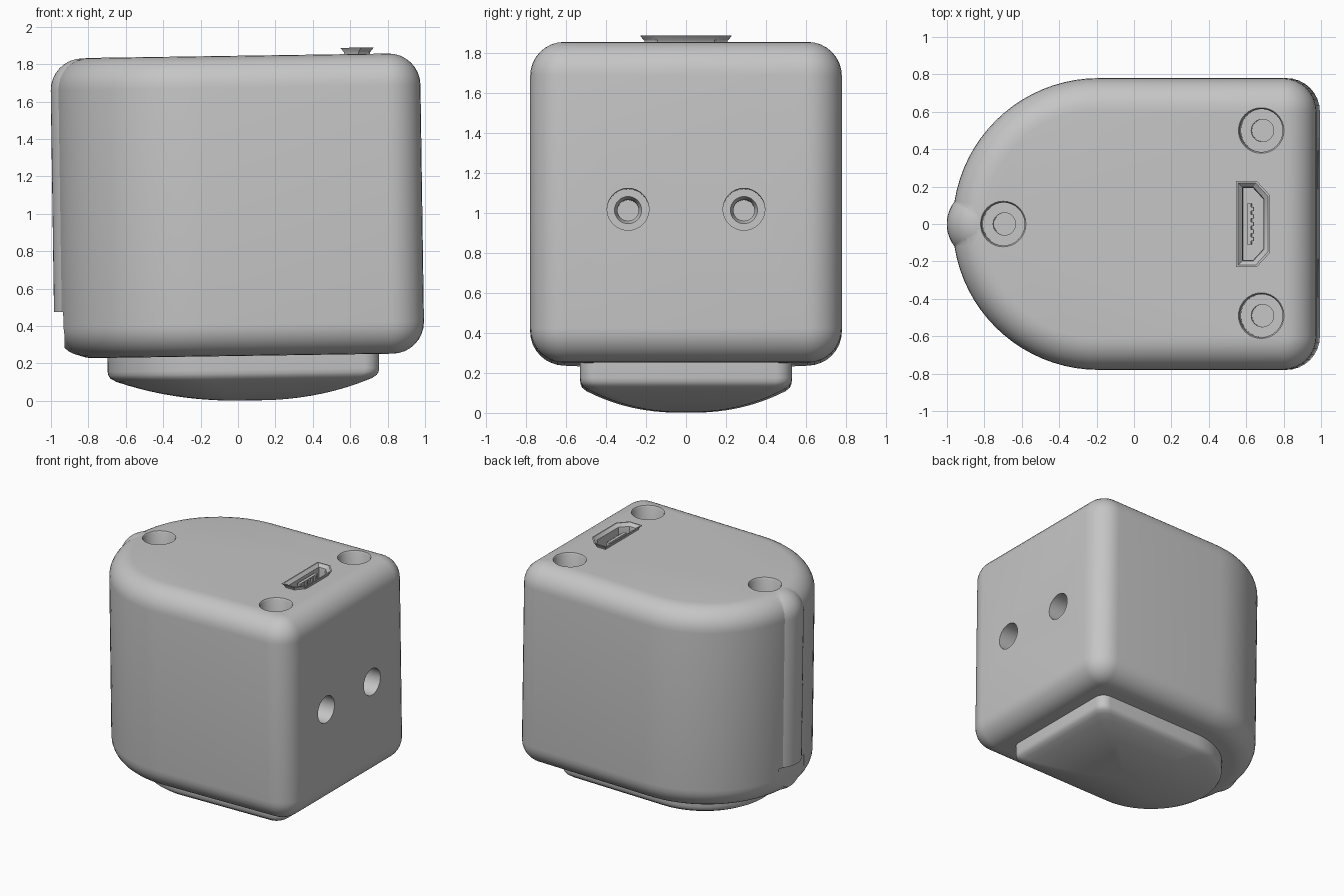
import bpy, bmesh
from math import sin, cos, pi, radians
from mathutils import Matrix, Vector

if "Cube" in bpy.data.objects:
    bpy.data.objects.remove(bpy.data.objects["Cube"], do_unlink=True)

grey = bpy.data.materials.new("plain_grey")
grey.use_nodes = True
COLOUR = (0.56, 0.56, 0.56, 1)
grey.diffuse_color = COLOUR
grey.node_tree.nodes["Principled BSDF"].inputs["Base Color"].default_value = COLOUR

ARC_X = -0.18                 # centre of the rounded end
BOTTOM, TOP, FILLET = 0.24, 1.845, 0.17


def loft(name, rings):
    """Skin a stack of equal-count rings and cap both ends."""
    bm = bmesh.new()
    loops = [[bm.verts.new(p) for p in ring] for ring in rings]
    n = len(loops[0])
    for a, b in zip(loops, loops[1:]):
        for i in range(n):
            j = (i + 1) % n
            bm.faces.new((a[i], a[j], b[j], b[i]))
    bm.faces.new(loops[0][::-1])
    bm.faces.new(loops[-1])
    bmesh.ops.recalc_face_normals(bm, faces=bm.faces[:])
    mesh = bpy.data.meshes.new(name)
    bm.to_mesh(mesh)
    bm.free()
    mesh.materials.append(grey)
    ob = bpy.data.objects.new(name, mesh)
    bpy.context.collection.objects.link(ob)
    return ob


def level(points, z):
    return [(x, y, z) for x, y in points]


def arc(cx, cy, r, start, end, steps):
    return [(cx + r * cos(radians(start + (end - start) * i / steps)),
             cy + r * sin(radians(start + (end - start) * i / steps)))
            for i in range(steps + 1)]


def d_outline(r, end_x, corner):
    """Half-round at -x, rounded square corners at +x."""
    cx, cy = end_x - corner, r - corner
    return (arc(cx, -cy, corner, -90, 0, 8) + arc(cx, cy, corner, 0, 90, 8)
            + arc(ARC_X, 0, r, 90, 270, 40))


def rounded_prism(name, outline, z0, z1, fillet):
    """Prism whose end edges are filleted; outline(d) is inset by d."""
    steps = [fillet * (1 - cos(pi / 2 * i / 8)) for i in range(9)]
    inset = [fillet * (1 - sin(pi / 2 * i / 8)) for i in range(9)]
    rings = [level(outline(d), z0 + h) for d, h in zip(inset, steps)]
    rings += [level(outline(d), z1 - h) for d, h in reversed(list(zip(inset, steps)))]
    return loft(name, rings)


def box(name, x0, x1, y0, y1, z0, z1):
    ring = [(x0, y0), (x1, y0), (x1, y1), (x0, y1)]
    return loft(name, [level(ring, z0), level(ring, z1)])


def lathe(name, profile, origin, axis):
    """Turn (radius, height) pairs round an axis."""
    turn = Vector((0, 0, 1)).rotation_difference(Vector(axis)).to_matrix()
    return loft(name, [[turn @ Vector((x, y, h)) + Vector(origin)
                        for x, y in arc(0, 0, r, 0, 348.75, 31)]
                       for r, h in profile])


def combine(ob, other, operation):
    mod = ob.modifiers.new("cut", "BOOLEAN")
    mod.operation, mod.object, mod.solver = operation, other, "EXACT"
    bpy.context.view_layer.objects.active = ob
    bpy.ops.object.modifier_apply(modifier=mod.name)
    bpy.data.objects.remove(other, do_unlink=True)


# Main housing with the screw-post bulge on its round end
housing = rounded_prism("housing", lambda d: d_outline(0.78 - d, 0.985 - d, 0.18 - d),
                        BOTTOM, TOP, FILLET)
bulge = rounded_prism("bulge", lambda d: arc(-0.797, 0, 0.195 - d, 0, 352.5, 47),
                      BOTTOM + 0.01, TOP - 0.002, FILLET)
combine(housing, bulge, "UNION")
combine(housing, box("bulge_notch", -1.2, -0.938, -0.16, 0.16, 0.1, 0.49), "DIFFERENCE")

# Counterbored screw holes in the top
top_hole = [(0.06, -0.75), (0.06, -0.45), (0.115, -0.45), (0.115, -0.012),
            (0.122, 0.0), (0.122, 0.1)]
for x, y in ((0.692, 0.5), (0.692, -0.49), (-0.688, 0)):
    combine(housing, lathe("top_hole", top_hole, (x, y, TOP), (0, 0, 1)), "DIFFERENCE")

# Stepped holes in the flat end
side_hole = [(0.053, -0.5), (0.053, -0.34), (0.068, -0.3), (0.105, -0.3), (0.105, 0.1)]
for y in (-0.29, 0.29):
    combine(housing, lathe("side_hole", side_hole, (0.985, y, 1.005), (1, 0, 0)), "DIFFERENCE")


# Connector socket: a flared shell in a pocket
def port_outline(o):
    half = [(0.715 + o, 0.14 + o * 0.6), (0.655 + o * 0.6, 0.205 + o), (0.583 - o, 0.205 + o)]
    return half + [(x, -y) for x, y in reversed(half)]


pocket = loft("pocket", [level(port_outline(-0.004), z) for z in (1.55, 2.0)])
combine(housing, pocket, "DIFFERENCE")
socket = loft("connector_shell", [level(port_outline(o), z) for o, z in (
    (0.0, 1.58), (0.0, 1.83), (0.004, 1.855), (0.024, 1.879),
    (0.014, 1.879), (-0.008, 1.857), (-0.012, 1.83), (-0.012, 1.6))])

# Tongue with contacts
tongue = box("connector_tongue", 0.615, 0.638, -0.11, 0.11, 1.59, 1.85)
contacts = [box("connector_contact", 0.636, 0.65, y - 0.01, y + 0.01, 1.59, 1.845)
            for y in (-0.08, -0.04, 0, 0.04, 0.08)]

# Domed foot under the housing
foot_edge = d_outline(0.53, 0.742, 0.08)
foot_mid = 0.06
profile = [(1, 0.3), (1, 0.165), (0.995, 0.145), (0.98, 0.128)]
profile += [(s / 100, 0.128 * (s / 100) ** 2.3) for s in range(94, 6, -8)]
foot = loft("domed_foot", [[(foot_mid + (x - foot_mid) * s, y * s, z) for x, y in foot_edge]
                           for s, z in profile])

# Smooth shading, and the slight lean of the whole unit
pivot = Matrix.Translation((0, 0, 1.04))
lean = pivot @ Matrix.Rotation(-0.0147, 4, "Y") @ pivot.inverted()
for ob in [housing, socket, tongue, foot] + contacts:
    bpy.ops.object.select_all(action="DESELECT")
    ob.select_set(True)
    bpy.context.view_layer.objects.active = ob
    bpy.ops.object.shade_smooth_by_angle(angle=radians(32))
    ob.matrix_world = lean
